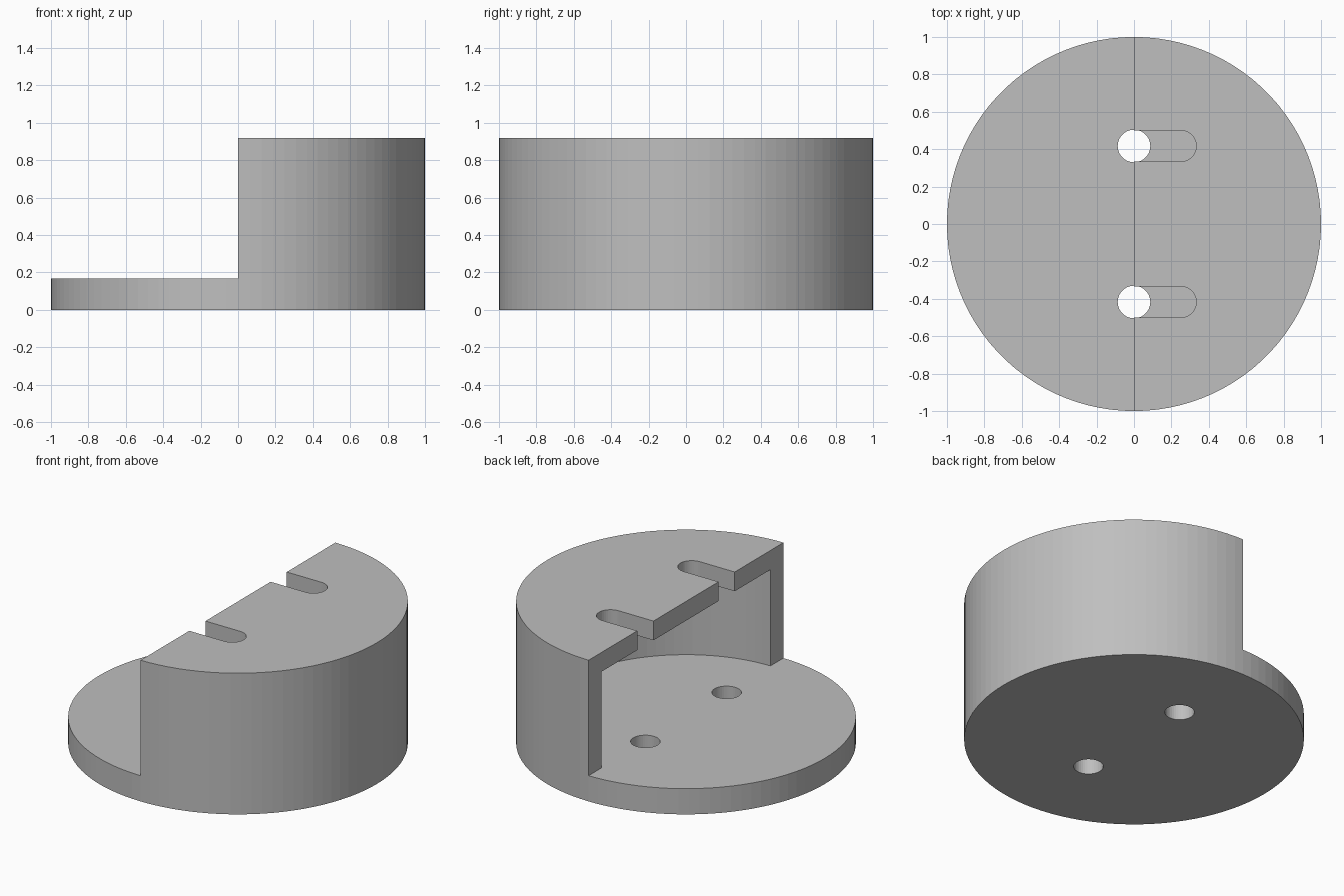
import bpy
import bmesh
import math

cube = bpy.data.objects.get("Cube")
if cube:
    bpy.data.objects.remove(cube, do_unlink=True)

# Main dimensions
FLOOR, TOP, SLAB = 0.167, 0.917, 0.125
INNER_R, HOLE_R, SLOT_R = 0.867, 0.087, 0.083
SLOT_END, PITCH = 0.25, 0.417

grey = bpy.data.materials.new("plain grey")
grey.use_nodes = True
colour = (0.52, 0.52, 0.52, 1)
grey.diffuse_color = colour
grey.node_tree.nodes["Principled BSDF"].inputs["Base Color"].default_value = colour


def arc(radius, start, end, steps, cx=0, cy=0):
    """Points along an arc, angles in degrees."""
    angles = [math.radians(start + (end - start) * i / steps) for i in range(steps + 1)]
    return [(cx + radius * math.cos(a), cy + radius * math.sin(a)) for a in angles]


def prism(name, outline, low, high):
    """Extrude a flat outline from one height to another."""
    bm = bmesh.new()
    face = bm.faces.new([bm.verts.new((x, y, low)) for x, y in outline])
    result = bmesh.ops.extrude_face_region(bm, geom=[face])
    top = [v for v in result["geom"] if isinstance(v, bmesh.types.BMVert)]
    bmesh.ops.translate(bm, verts=top, vec=(0, 0, high - low))
    bmesh.ops.recalc_face_normals(bm, faces=bm.faces)
    mesh = bpy.data.meshes.new(name)
    bm.to_mesh(mesh)
    bm.free()
    mesh.materials.append(grey)
    obj = bpy.data.objects.new(name, mesh)
    bpy.context.collection.objects.link(obj)
    return obj


# Round body
body = prism("round_housing", arc(1, 0, 360, 100)[:-1], 0, TOP)

# Open half, then the hollow under the top slab
cutters = [
    prism("open_half_cutter", [(-2, -2), (0, -2), (0, 2), (-2, 2)], FLOOR, 2),
    prism("hollow_cutter",
          arc(INNER_R, -90, 90, 50) + [(-0.5, INNER_R), (-0.5, -INNER_R)],
          FLOOR, TOP - SLAB),
]

# Screw holes through the floor and slots through the slab
for side, y in (("front", -PITCH), ("back", PITCH)):
    cutters.append(prism(side + "_hole_cutter",
                         arc(HOLE_R, 0, 360, 40, 0, y)[:-1], -0.5, FLOOR + 0.2))
    slot = arc(SLOT_R, -90, 90, 20, SLOT_END, y)
    slot += [(-0.3, y + SLOT_R), (-0.3, y - SLOT_R)]
    cutters.append(prism(side + "_slot_cutter", slot, TOP - SLAB - 0.2, 2))

for cutter in cutters:
    cut = body.modifiers.new(cutter.name, "BOOLEAN")
    cut.operation = "DIFFERENCE"
    cut.solver = "EXACT"
    cut.object = cutter

# Apply the cuts and remove the cutters
bpy.context.view_layer.update()
depsgraph = bpy.context.evaluated_depsgraph_get()
mesh = bpy.data.meshes.new_from_object(body.evaluated_get(depsgraph))
body.modifiers.clear()
body.data = mesh
for cutter in cutters:
    bpy.data.objects.remove(cutter, do_unlink=True)
